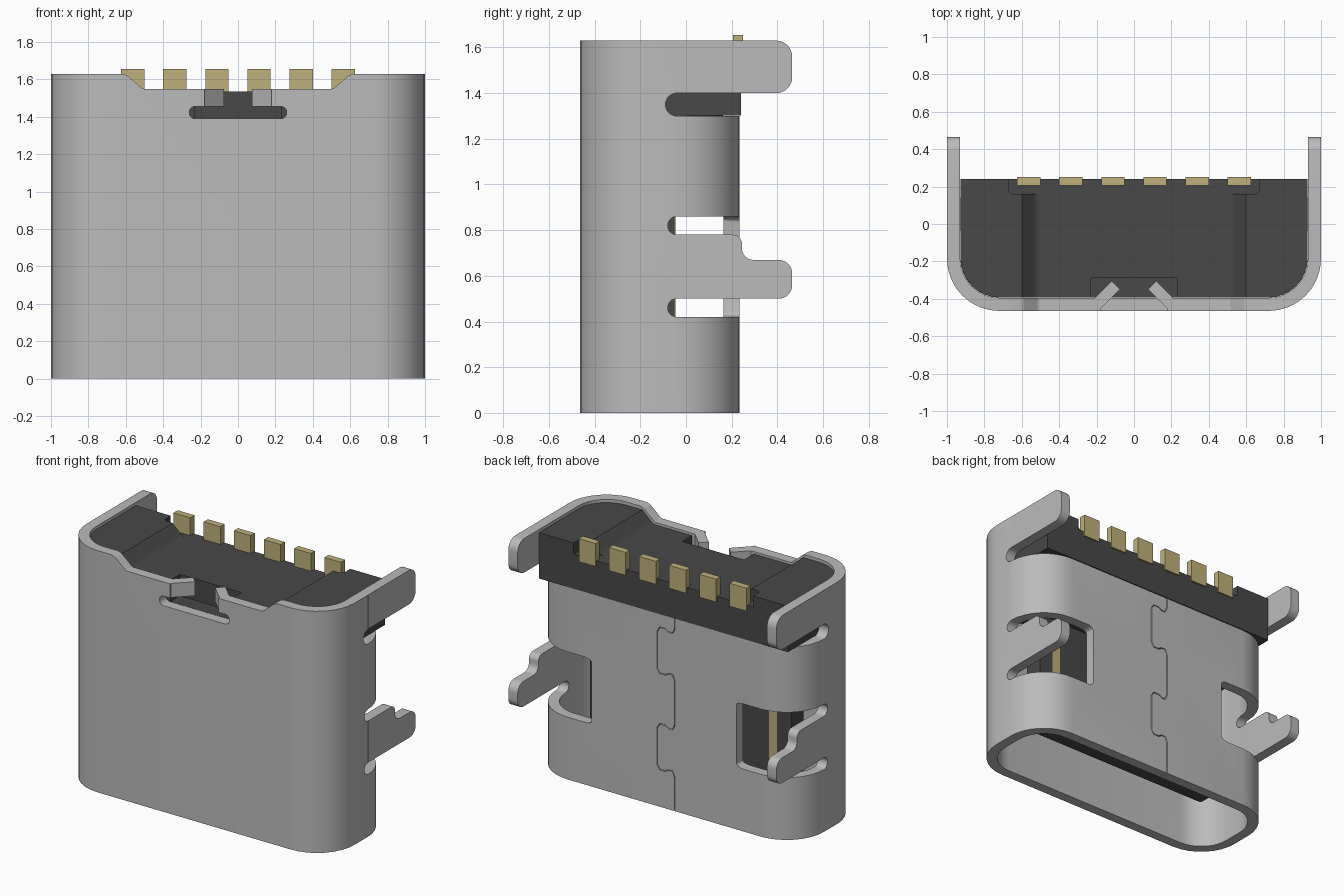
import bpy, bmesh, math
from mathutils import Vector

old = bpy.data.objects.get("Cube")
if old:
    bpy.data.objects.remove(old, do_unlink=True)


def material(name, rgb):
    m = bpy.data.materials.new(name)
    m.use_nodes = True
    m.diffuse_color = (*rgb, 1)
    m.node_tree.nodes["Principled BSDF"].inputs["Base Color"].default_value = (*rgb, 1)
    return m


STEEL = material("steel grey", (0.50, 0.50, 0.50))
BLACK = material("black plastic", (0.065, 0.065, 0.065))
GOLD = material("contact gold", (0.52, 0.44, 0.20))


def fillet(corners, seg=8):
    """Polygon from (a, b, radius) corners, each rounded by its radius."""
    out = []
    for i, (a, b, r) in enumerate(corners):
        p = Vector((a, b))
        u = (Vector(corners[i - 1][:2]) - p).normalized()
        v = (Vector(corners[(i + 1) % len(corners)][:2]) - p).normalized()
        new = [p]
        if r > 0:
            half = u.angle(v) / 2
            c = p + (u + v).normalized() * r / math.sin(half)
            s = p + u * r / math.tan(half) - c
            e = p + v * r / math.tan(half) - c
            turn = math.atan2(s.x * e.y - s.y * e.x, s.dot(e))
            a0 = math.atan2(s.y, s.x)
            new = [c + r * Vector((math.cos(a0 + turn * k / seg), math.sin(a0 + turn * k / seg)))
                   for k in range(seg + 1)]
        for q in new:
            if not out or (q - out[-1]).length > 1e-4:
                out.append(q)
    if (out[0] - out[-1]).length < 1e-4:
        out.pop()
    return out


def rect(a0, b0, a1, b1, r=0):
    return fillet([(a0, b0, r), (a1, b0, r), (a1, b1, r), (a0, b1, r)])


def prism(name, pts, axis, lo, hi, mat=STEEL):
    """Extrude a 2D outline along an axis; the outline uses the other two axes in order."""
    place = {"x": lambda p, d: (d, p[0], p[1]),
             "y": lambda p, d: (p[0], d, p[1]),
             "z": lambda p, d: (p[0], p[1], d)}[axis]
    bm = bmesh.new()
    bottom = [bm.verts.new(place(p, lo)) for p in pts]
    top = [bm.verts.new(place(p, hi)) for p in pts]
    bm.faces.new(bottom)
    bm.faces.new(top)
    for i in range(len(pts)):
        j = (i + 1) % len(pts)
        bm.faces.new((bottom[i], bottom[j], top[j], top[i]))
    bmesh.ops.recalc_face_normals(bm, faces=bm.faces)
    me = bpy.data.meshes.new(name)
    bm.to_mesh(me)
    bm.free()
    me.materials.append(mat)
    ob = bpy.data.objects.new(name, me)
    bpy.context.collection.objects.link(ob)
    return ob


def cut(ob, *cutters):
    """Subtract the cutters, bake the result and remove the cutters."""
    for c in cutters:
        mod = ob.modifiers.new("cut", "BOOLEAN")
        mod.operation, mod.solver, mod.object = "DIFFERENCE", "EXACT", c
    bpy.context.view_layer.update()
    me = bpy.data.meshes.new_from_object(ob.evaluated_get(bpy.context.evaluated_depsgraph_get()))
    ob.modifiers.clear()
    ob.data = me
    for c in cutters:
        bpy.data.objects.remove(c, do_unlink=True)


def smooth(ob):
    bpy.ops.object.select_all(action="DESELECT")
    ob.select_set(True)
    bpy.context.view_layer.objects.active = ob
    bpy.ops.object.shade_smooth_by_angle(angle=math.radians(35))


def ribbon(path, w):
    """Closed outline of a narrow band along a path."""
    left, right = [], []
    for i, p in enumerate(path):
        t = (path[min(i + 1, len(path) - 1)] - path[max(i - 1, 0)]).normalized()
        n = Vector((-t.y, t.x)) * w / 2
        left.append(p + n)
        right.append(p - n)
    return left + right[::-1]


# Metal shell: rounded tube with the upper back open
shell = prism("shell", rect(-1, -0.465, 1, 0.235, 0.28), "z", 0, 1.63)
cutters = [prism("bore", rect(-0.93, -0.395, 0.93, 0.165, 0.21), "z", -0.1, 1.8)]
cutters.append(prism("back_opening", fillet(
    [(0.6, 1.3, 0), (-0.09, 1.3, 0.0499), (-0.09, 1.4, 0.0499), (-0.04, 1.4, 0), (-0.04, 1.8, 0), (0.6, 1.8, 0)]),
    "x", -1.2, 1.2))

# Front edge notch and T-shaped slot
cutters.append(prism("front_notch", fillet(
    [(-0.63, 1.75, 0), (-0.63, 1.635, 0), (-0.59, 1.62, 0.03), (-0.51, 1.55, 0.03), (0.51, 1.55, 0.03),
     (0.59, 1.62, 0.03), (0.63, 1.635, 0), (0.63, 1.75, 0)]), "y", -0.6, -0.3))
cutters.append(prism("front_slot", fillet(
    [(-0.26, 1.39, 0.03), (0.26, 1.39, 0.03), (0.26, 1.455, 0.03), (0.18, 1.455, 0), (0.18, 1.6, 0),
     (-0.18, 1.6, 0), (-0.18, 1.455, 0), (-0.26, 1.455, 0.03)]), "y", -0.6, -0.3))

# Wrap-around windows beside the middle legs
for s in (-1, 1):
    c = prism("window", fillet(
        [(0.5, 0.42, 0), (-0.08, 0.42, 0.0399), (-0.08, 0.5, 0.0399), (-0.04, 0.5, 0), (-0.04, 0.78, 0),
         (-0.08, 0.78, 0.0399), (-0.08, 0.86, 0.0399), (0.5, 0.86, 0)]), "x", *sorted((s * 0.54, s * 1.2)))
    bm = bmesh.new()
    bm.from_mesh(c.data)
    edges = [e for e in bm.edges if all(abs(abs(v.co.x) - 0.54) < 1e-3 for v in e.verts)
             and abs(e.verts[0].co.y - e.verts[1].co.y) > 0.4]
    bmesh.ops.bevel(bm, geom=edges, offset=0.05, segments=5, profile=0.5, affect="EDGES")
    bm.to_mesh(c.data)
    bm.free()
    cutters.append(c)

# Interlocking seam in the back wall
path = [Vector((-0.08, -0.05))]
for z in (0, 0.65):
    path += [Vector((x, z + h)) for x, h in (
        (-0.08, 0.23), (-0.065, 0.265), (-0.035, 0.265), (-0.01, 0.25), (0.03, 0.25), (0.05, 0.28), (0.05, 0.53),
        (0.03, 0.56), (-0.01, 0.56), (-0.035, 0.545), (-0.065, 0.545), (-0.08, 0.58))]
path.append(Vector((-0.08, 1.35)))
cutters.append(prism("seam", ribbon(path, 0.006), "y", 0.1, 0.3))
cut(shell, *cutters)
smooth(shell)

# Side plates, solder legs and bent front tabs
upper = fillet([(-0.04, 1.4, 0), (0.465, 1.4, 0.07), (0.465, 1.63, 0.07), (-0.04, 1.63, 0)])
middle = fillet([(-0.04, 0.5, 0), (0.465, 0.5, 0.06), (0.465, 0.67, 0.06), (0.245, 0.67, 0.05),
                 (0.245, 0.78, 0.04), (-0.04, 0.78, 0)])
bent = [(0.19, -0.465), (0.075, -0.35), (0.12, -0.305), (0.22, -0.405), (0.2, -0.465)]
for s, side in ((1, "left"), (-1, "right")):
    lo, hi = sorted((s * 0.93, s * 1.0))
    smooth(prism(side + "_upper_leg", upper, "x", lo, hi))
    smooth(prism(side + "_middle_leg", middle, "x", lo, hi))
    prism(side + "_bent_tab", [(s * x, y) for x, y in bent], "z", 1.455, 1.55)

# Plastic housing with a lowered centre, front pocket and back notches
housing = prism("housing", fillet(
    [(-0.928, -0.393, 0.21), (0.928, -0.393, 0.21), (0.928, 0.24, 0), (-0.928, 0.24, 0)]),
    "z", 1.301, 1.61, BLACK)
cut(housing,
    prism("trough", fillet([(-0.64, 1.7, 0), (-0.60, 1.61, 0), (-0.52, 1.535, 0.06), (0.52, 1.535, 0.06),
                            (0.60, 1.61, 0), (0.64, 1.7, 0)]), "y", -0.6, 0.5, BLACK),
    prism("pocket", rect(-0.23, -0.6, 0.23, -0.29), "z", 1.39, 1.8, BLACK),
    *[prism("notch", fillet([(s * 0.5, 0.16, 0), (s * 0.67, 0.16, 0.03), (s * 0.67, 0.4, 0), (s * 0.5, 0.4, 0)]),
            "z", 1.535, 1.8, BLACK) for s in (-1, 1)])
smooth(housing)
smooth(prism("housing_base", rect(-0.928, -0.393, 0.928, 0.163, 0.208), "z", 1.2, 1.302, BLACK))

# Tongue with its thicker root
prism("tongue_root", rect(-0.78, -0.22, 0.78, -0.01), "z", 1.0, 1.22, BLACK)
smooth(prism("tongue", fillet([(-0.75, 0.2, 0.06), (0.75, 0.2, 0.06), (0.75, 1.1, 0), (-0.75, 1.1, 0)]),
             "y", -0.18, -0.05, BLACK))

# Contact strips on both tongue faces
for i, x in enumerate((-0.615, -0.28, -0.17, 0.17, 0.28, 0.615)):
    for side, y in (("front", -0.183), ("back", -0.052)):
        prism(f"{side}_contact_{i + 1}", rect(x - 0.03, 0.27, x + 0.03, 1.0), "y", y, y + 0.005, GOLD)

# Solder pads along the top back edge
for i in range(6):
    x = -0.5625 + 0.225 * i
    prism(f"solder_pad_{i + 1}", rect(x - 0.0625, 1.5, x + 0.0625, 1.655), "y", 0.205, 0.25, GOLD)
